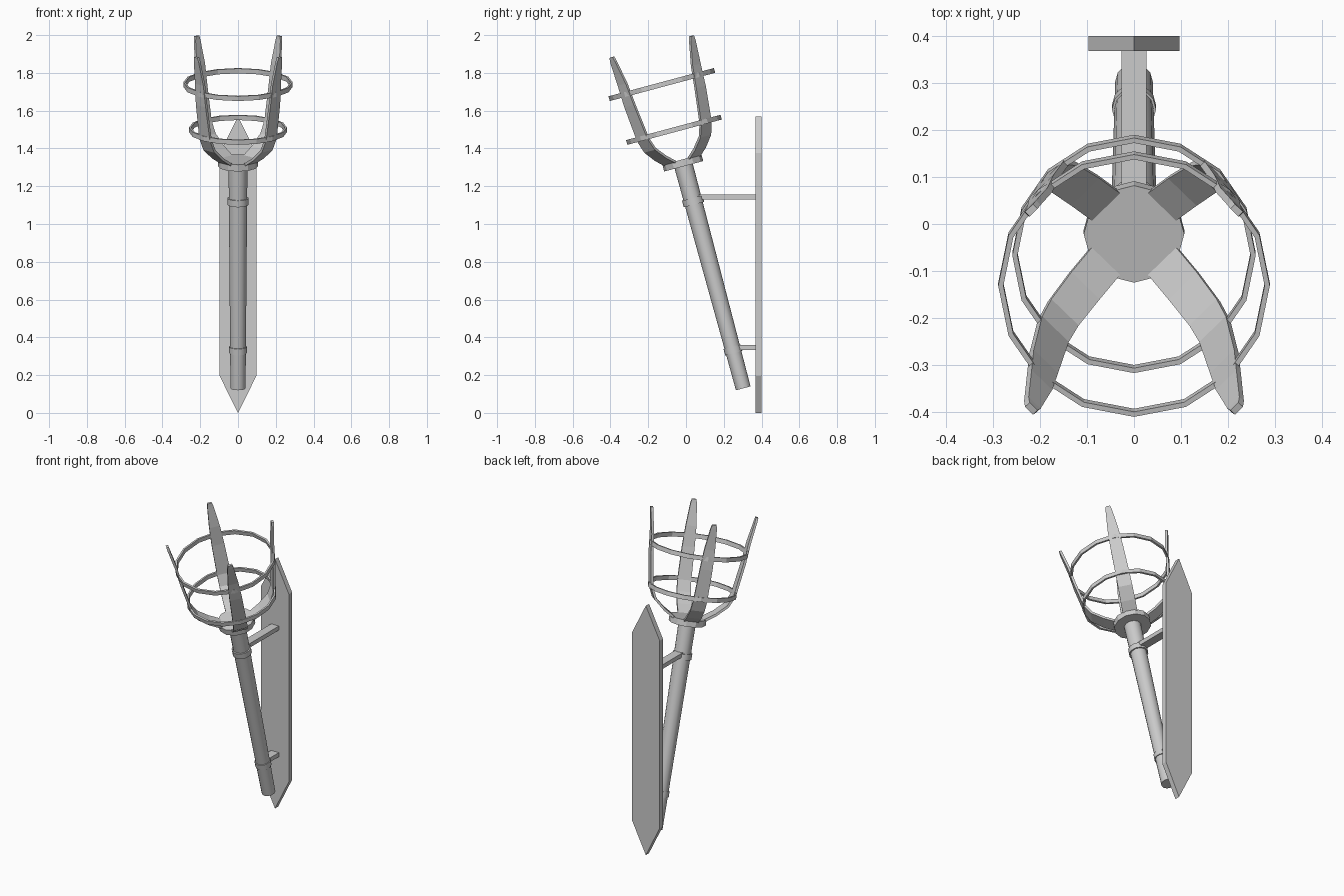
import bpy, bmesh
from math import sin, cos, pi, radians
from mathutils import Matrix, Vector

if "Cube" in bpy.data.objects:
    bpy.data.objects.remove(bpy.data.objects["Cube"])

# Torch frame: origin at the handle's lower end, leaning 15 degrees forward
TILT = Matrix.Translation((0, 0.303, 0.13)) @ Matrix.Rotation(radians(15), 4, 'X')


def make(name, bm, matrix=None, smooth=False):
    bmesh.ops.recalc_face_normals(bm, faces=bm.faces[:])
    me = bpy.data.meshes.new(name)
    bm.to_mesh(me)
    bm.free()
    ob = bpy.data.objects.new(name, me)
    bpy.context.collection.objects.link(ob)
    if matrix:
        ob.matrix_world = matrix
    if smooth:
        bpy.ops.object.select_all(action='DESELECT')
        ob.select_set(True)
        bpy.context.view_layer.objects.active = ob
        bpy.ops.object.shade_smooth_by_angle(angle=radians(40))
    return ob


def cylinder(name, s0, s1, r0, r1, sides, smooth=False):
    bm = bmesh.new()
    bmesh.ops.create_cone(bm, cap_ends=True, segments=sides, radius1=r0, radius2=r1,
                          depth=s1 - s0, matrix=Matrix.Translation((0, 0, (s0 + s1) / 2)))
    return make(name, bm, TILT, smooth)


def skin(bm, loops, closed):
    """Join successive vertex loops with quads."""
    n = len(loops)
    for i in range(n if closed else n - 1):
        a, b = loops[i], loops[(i + 1) % n]
        for j in range(4):
            k = (j + 1) % 4
            bm.faces.new((a[j], a[k], b[k], b[j]))
    if not closed:
        bm.faces.new(loops[0])
        bm.faces.new(loops[-1])


def hoop(name, s, r_out, height=0.026, thick=0.011, sides=16):
    bm = bmesh.new()
    h = height / 2
    section = [(r_out, s - h), (r_out, s + h), (r_out - thick, s + h), (r_out - thick, s - h)]
    loops = [[bm.verts.new((r * sin(a), r * cos(a), z)) for r, z in section]
             for a in (2 * pi * i / sides for i in range(sides))]
    skin(bm, loops, True)
    return make(name, bm, TILT)


def prong(name, angle):
    # radius, height, width along the bent blade
    path = [(0.088, 1.248, 0.085), (0.15, 1.288, 0.085), (0.213, 1.345, 0.082),
            (0.243, 1.41, 0.08), (0.272, 1.60, 0.073), (0.284, 1.72, 0.062),
            (0.306, 1.85, 0.036), (0.309, 1.873, 0.024)]
    bm = bmesh.new()
    loops = []
    for i, (r, s, w) in enumerate(path):
        p, q = path[max(i - 1, 0)], path[min(i + 1, len(path) - 1)]
        d = Vector((q[0] - p[0], q[1] - p[1])).normalized() * 0.007
        loops.append([bm.verts.new((r + e * d.y, v * w / 2, s - e * d.x))
                      for e, v in ((-1, -1), (1, -1), (1, 1), (-1, 1))])
    skin(bm, loops, False)
    return make(name, bm, TILT @ Matrix.Rotation(angle, 4, 'Z'))


def prism(name, outline, y0, y1):
    """Extrude an x-z outline from y0 to y1."""
    bm = bmesh.new()
    face = bm.faces.new([bm.verts.new((x, y0, z)) for x, z in outline])
    ext = bmesh.ops.extrude_face_region(bm, geom=[face], use_keep_orig=True)
    vs = [v for v in ext['geom'] if isinstance(v, bmesh.types.BMVert)]
    bmesh.ops.translate(bm, verts=vs, vec=(0, y1 - y0, 0))
    return make(name, bm)


# Pointed wall plate
prism("wall_plate", [(0, 0), (0.097, 0.195), (0.097, 1.375), (0, 1.57),
                     (-0.097, 1.375), (-0.097, 0.195)], 0.368, 0.40)

# Bracket arms from plate to handle
for name, z, y in (("upper_bracket", 1.143, 0.04), ("lower_bracket", 0.346, 0.25)):
    prism(name, [(-0.027, z - 0.013), (0.027, z - 0.013),
                 (0.027, z + 0.013), (-0.027, z + 0.013)], y, 0.37)

# Handle, its two collars and the cup plate
cylinder("handle", 0, 1.225, 0.04, 0.05, 12, True)
cylinder("lower_collar", 0.193, 0.228, 0.047, 0.047, 12, True)
cylinder("upper_collar", 1.007, 1.043, 0.056, 0.056, 12, True)
cylinder("cup_plate", 1.217, 1.254, 0.107, 0.107, 12)

# Basket hoops and four prongs
hoop("lower_hoop", 1.417, 0.259)
hoop("upper_hoop", 1.665, 0.289)
for i in range(4):
    prong(f"prong_{i + 1}", pi / 4 + i * pi / 2)
